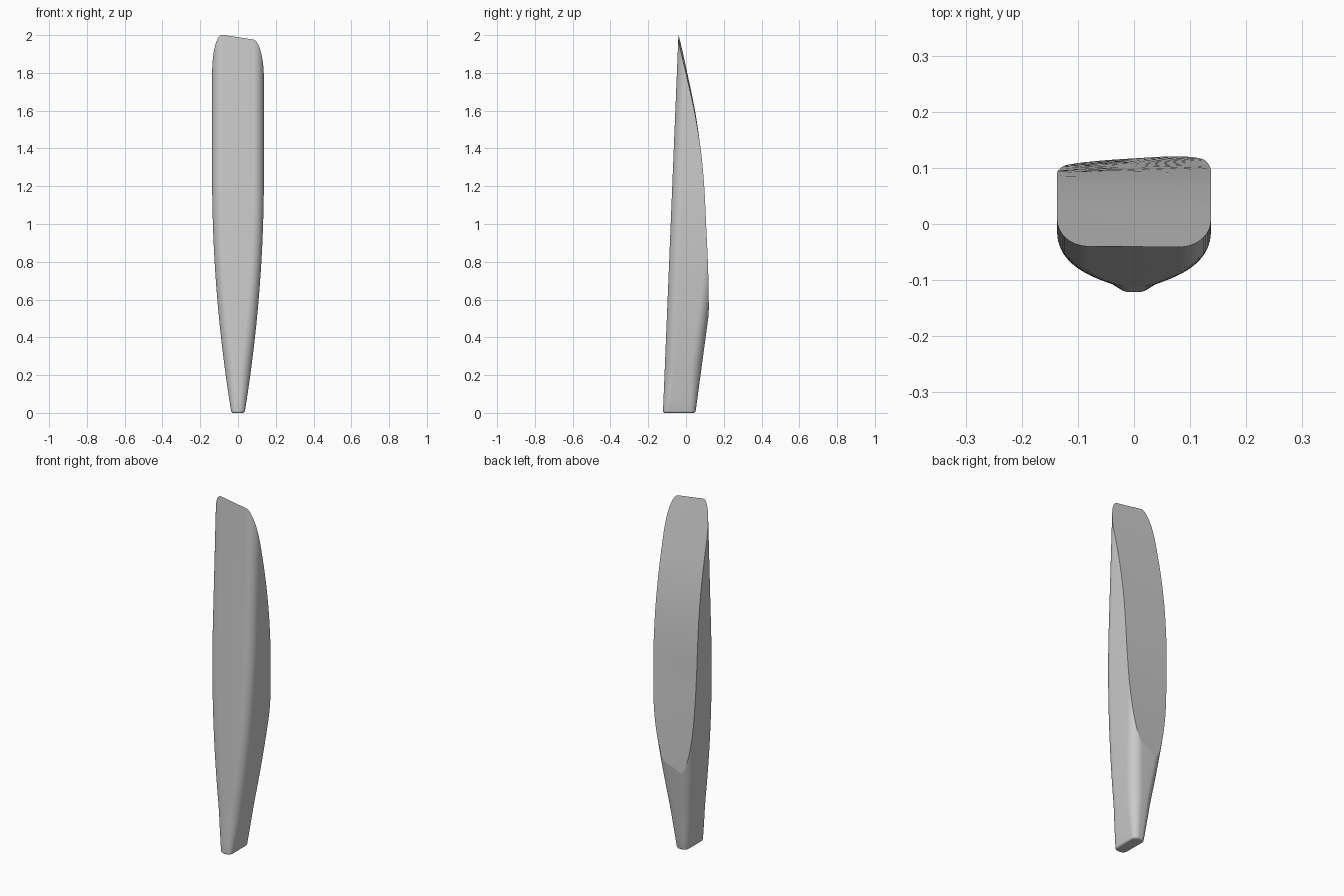
import bpy, bmesh, math
from mathutils import Vector

if "Cube" in bpy.data.objects:
    bpy.data.objects.remove(bpy.data.objects["Cube"], do_unlink=True)

# Plain grey material
grey = bpy.data.materials.new("plain_grey")
grey.use_nodes = True
colour = (0.6, 0.6, 0.6, 1)
grey.diffuse_color = colour
grey.node_tree.nodes["Principled BSDF"].inputs["Base Color"].default_value = colour


def make_object(name, bm):
    bmesh.ops.recalc_face_normals(bm, faces=bm.faces[:])
    mesh = bpy.data.meshes.new(name)
    bm.to_mesh(mesh)
    bm.free()
    obj = bpy.data.objects.new(name, mesh)
    bpy.context.collection.objects.link(obj)
    mesh.materials.append(grey)
    return obj


def section(z, inset=0.0, steps=14):
    """Rounded rectangle of the body at height z."""
    half = 0.035 + 0.102 * (1 - (1 - min(z, 1.25) / 1.25) ** 2) - inset
    front = -0.122 + 0.041 * z + inset
    back = 0.05 + 0.135 * z - inset
    r = min(0.056, half * 0.8)
    points = []
    for quarter, (sx, y) in enumerate(((1, back - r), (-1, back - r),
                                       (-1, front + r), (1, front + r))):
        for i in range(steps + 1):
            a = (quarter + i / steps) * math.pi / 2
            points.append(Vector((sx * (half - r) + r * math.cos(a),
                                  y + r * math.sin(a), z)))
    return points


# Body: lofted rounded sections with a softened lower rim
rim = 0.01
rings = [section(rim * (1 - math.sin(a)), rim * (1 - math.cos(a)))
         for a in (math.pi / 2 * i / 6 for i in range(6, 0, -1))]
rings += [section(rim + (2.06 - rim) * i / 40) for i in range(41)]
bm = bmesh.new()
loops = [[bm.verts.new(p) for p in ring] for ring in rings]
for low, high in zip(loops, loops[1:]):
    for i in range(len(low)):
        j = (i + 1) % len(low)
        bm.faces.new((low[i], low[j], high[j], high[i]))
bm.faces.new(loops[0])
bm.faces.new(loops[-1])
body = make_object("tapered_blade", bm)

# Curved, slightly twisted cutter that shapes the back bevel: (z, y) profile
profile = [(0.2, 0.125), (0.4, 0.119), (0.6, 0.115), (0.8, 0.11), (1.0, 0.102),
           (1.2, 0.094), (1.4, 0.077), (1.6, 0.046), (1.8, 0.003),
           (2.0, -0.043), (2.2, -0.09)]


def bevel_depth(z):
    """Smooth interpolation through the profile."""
    k = min(max(int((z - 0.2) / 0.2 + 1e-6), 0), len(profile) - 2)
    t = (z - profile[k][0]) / 0.2
    p = [profile[min(max(k + d, 0), len(profile) - 1)][1] for d in (-1, 0, 1, 2)]
    return p[1] + 0.5 * t * (p[2] - p[0] + t * (
        2 * p[0] - 5 * p[1] + 4 * p[2] - p[3] + t * (3 * (p[1] - p[2]) + p[3] - p[0])))


bm = bmesh.new()
rows = []
for i in range(51):
    z = 0.2 + 2.0 * i / 50
    twist = 0.07 - 0.075 * (z - 0.5)
    outline = [(x, bevel_depth(z) + twist * x) for x in (-0.3, -0.15, 0, 0.15, 0.3)]
    outline += [(0.3, 0.6), (-0.3, 0.6)]
    rows.append([bm.verts.new((x, y, z)) for x, y in outline])
for low, high in zip(rows, rows[1:]):
    for i in range(len(low)):
        j = (i + 1) % len(low)
        bm.faces.new((low[i], low[j], high[j], high[i]))
bm.faces.new(rows[0])
bm.faces.new(rows[-1])
cutter = make_object("bevel_cutter", bm)
cutter.hide_render = True

# Cut the bevel, then remove the helper
cut = body.modifiers.new("back_bevel", "BOOLEAN")
cut.operation = "DIFFERENCE"
cut.solver = "EXACT"
cut.object = cutter
bpy.ops.object.select_all(action="DESELECT")
body.select_set(True)
bpy.context.view_layer.objects.active = body
bpy.ops.object.modifier_apply(modifier=cut.name)
bpy.data.objects.remove(cutter, do_unlink=True)
bpy.ops.object.shade_smooth_by_angle(angle=math.radians(8))
